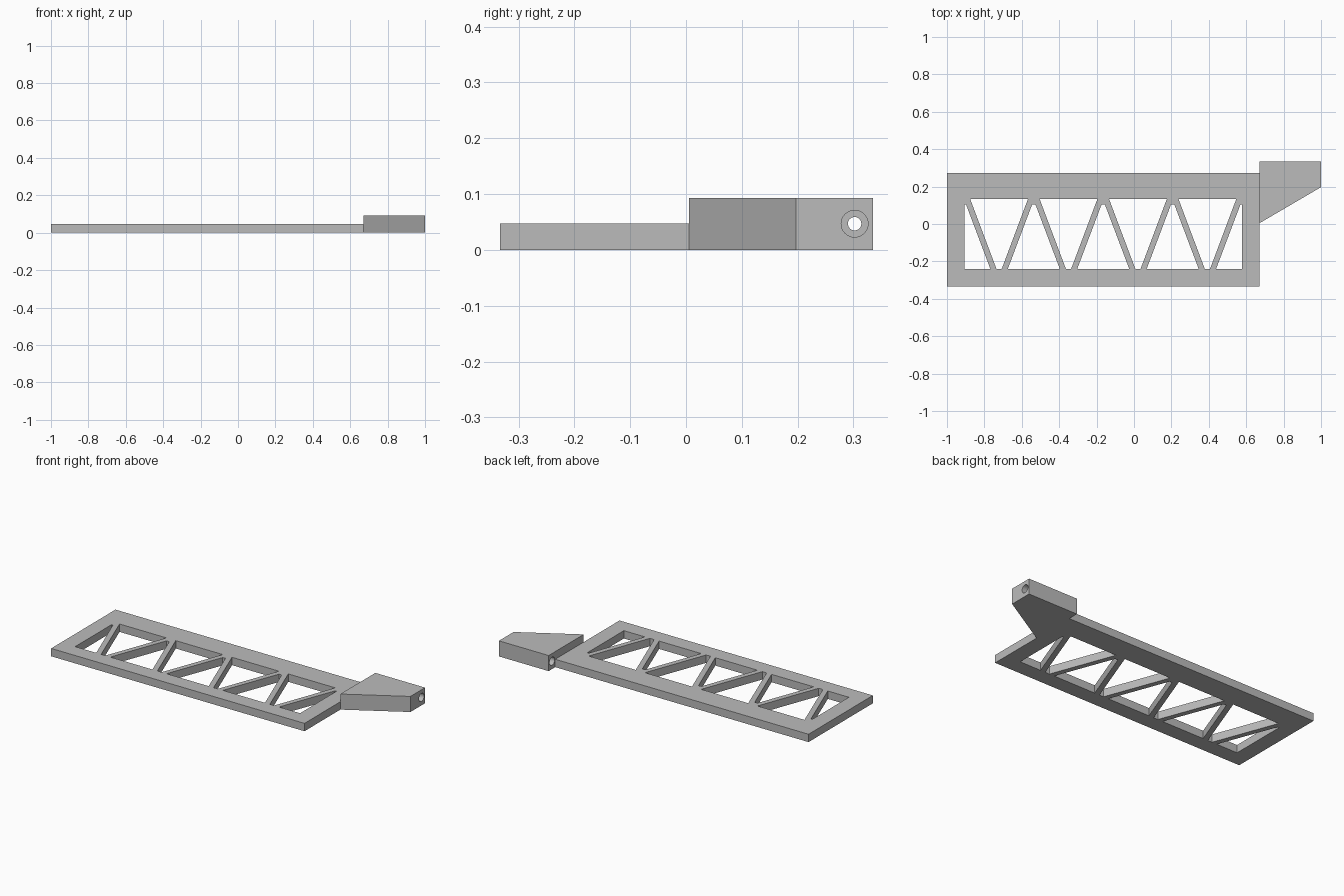
import bpy, bmesh
from math import radians
from mathutils import Matrix

cube = bpy.data.objects.get("Cube")
if cube:
    bpy.data.objects.remove(cube, do_unlink=True)

grey = bpy.data.materials.new("plain grey")
grey.use_nodes = True
grey.diffuse_color = (0.5, 0.5, 0.5, 1)
grey.node_tree.nodes["Principled BSDF"].inputs["Base Color"].default_value = (0.5, 0.5, 0.5, 1)


def plate(name, outlines, height):
    """Extruded flat plate; outlines after the first are openings."""
    curve = bpy.data.curves.new(name + " profile", "CURVE")
    curve.dimensions = "2D"
    curve.fill_mode = "BOTH"
    curve.extrude = height / 2
    for points in outlines:
        spline = curve.splines.new("POLY")
        spline.points.add(len(points) - 1)
        for target, (x, y) in zip(spline.points, points):
            target.co = (x, y, 0, 1)
        spline.use_cyclic_u = True
    helper = bpy.data.objects.new(name + " helper", curve)
    bpy.context.collection.objects.link(helper)
    depsgraph = bpy.context.evaluated_depsgraph_get()
    mesh = bpy.data.meshes.new_from_object(helper.evaluated_get(depsgraph))
    bpy.data.objects.remove(helper, do_unlink=True)
    bm = bmesh.new()
    bm.from_mesh(mesh)
    bmesh.ops.remove_doubles(bm, verts=bm.verts, dist=1e-5)
    bmesh.ops.translate(bm, verts=bm.verts, vec=(0, 0, height / 2))
    bmesh.ops.recalc_face_normals(bm, faces=bm.faces)
    for face in bm.faces:
        face.smooth = False
    bm.to_mesh(mesh)
    bm.free()
    mesh.materials.clear()
    mesh.materials.append(grey)
    obj = bpy.data.objects.new(name, mesh)
    bpy.context.collection.objects.link(obj)
    return obj


# Truss frame: rectangular border with a zigzag of struts
left, right, low, high = -0.907, 0.578, -0.24, 0.135
tip = 0.104
pitch = (right - left) / 4
outlines = [[(-1, -0.333), (0.672, -0.333), (0.672, 0.273), (-1, 0.273)]]
for i in range(5):
    x = left + pitch * i
    # upward opening, clipped by the frame at both ends
    a, b = max(x - 0.139, left), min(x + 0.139, right)
    c, d = max(x - 0.009, left), min(x + 0.009, right)
    outlines.append([(a, low), (b, low), (d, tip), (c, tip)])
    # downward opening
    if i < 4:
        m = x + pitch / 2
        outlines.append([(m - 0.014, low), (m + 0.014, low),
                         (m + 0.155, high), (m - 0.155, high)])
plate("truss_frame", outlines, 0.047)

# Tapered mounting bracket
bracket = plate("mounting_bracket",
                [[(0.672, 0.005), (1, 0.197), (1, 0.335), (0.672, 0.335)]], 0.093)


def bore(name, radius, x0, x1):
    """Round cut along x through the bracket."""
    mesh = bpy.data.meshes.new(name)
    bm = bmesh.new()
    place = Matrix.Translation(((x0 + x1) / 2, 0.302, 0.047)) @ Matrix.Rotation(radians(90), 4, "Y")
    bmesh.ops.create_cone(bm, cap_ends=True, segments=32, radius1=radius,
                          radius2=radius, depth=x1 - x0, matrix=place)
    bm.to_mesh(mesh)
    bm.free()
    mesh.materials.append(grey)
    cutter = bpy.data.objects.new(name, mesh)
    bpy.context.collection.objects.link(cutter)
    cut = bracket.modifiers.new(name, "BOOLEAN")
    cut.operation = "DIFFERENCE"
    cut.solver = "EXACT"
    cut.object = cutter
    return cutter


# Pin hole with a wider counterbore at each end
cutters = [bore("pin_hole", 0.012, 0.6, 1.1),
           bore("outer_counterbore", 0.024, 0.9, 1.1),
           bore("inner_counterbore", 0.024, 0.6, 0.77)]

# Bake the cuts and drop the cutters
depsgraph = bpy.context.evaluated_depsgraph_get()
bracket.data = bpy.data.meshes.new_from_object(bracket.evaluated_get(depsgraph))
bracket.modifiers.clear()
for cutter in cutters:
    bpy.data.objects.remove(cutter, do_unlink=True)
